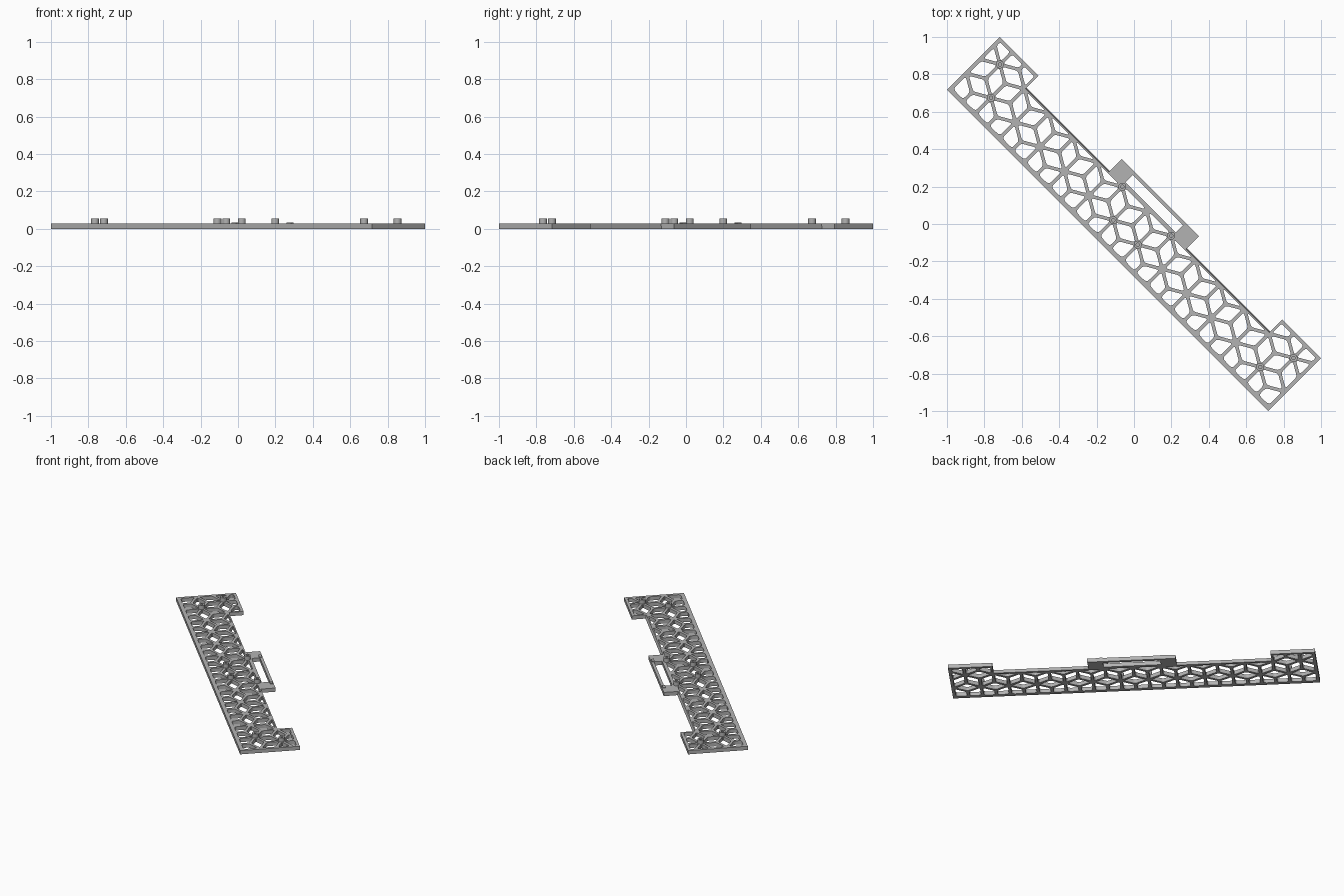
import bpy, bmesh, math
from mathutils import Vector, Matrix

if "Cube" in bpy.data.objects:
    bpy.data.objects.remove(bpy.data.objects["Cube"])

grey = bpy.data.materials.new("plain_grey")
grey.use_nodes = True
colour = (0.45, 0.45, 0.45, 1)
grey.diffuse_color = colour
grey.node_tree.nodes["Principled BSDF"].inputs["Base Color"].default_value = colour

TURN = Matrix.Rotation(math.radians(-45), 4, 'Z')
LENGTH, WIDTH, THICK = 1.214, 0.2, 0.027      # half length, half width, height
NOTCH, TAB, GRIP = 0.102, 0.921, 0.292        # notch edge, tab start, grip half length
STEP = 0.185                                  # lattice spacing
ROW = STEP * math.sqrt(3) / 2
ROW_TOP = 0.0965


def flat_part(name, loops, z0, z1, smooth=False):
    """Extrude an outline with holes into a solid, turned onto the diagonal."""
    curve = bpy.data.curves.new(name, 'CURVE')
    curve.dimensions = '2D'
    curve.fill_mode = 'BOTH'
    curve.extrude = (z1 - z0) / 2
    for loop in loops:
        spline = curve.splines.new('POLY')
        spline.points.add(len(loop) - 1)
        for point, co in zip(spline.points, loop):
            point.co = (co[0], co[1], 0, 1)
        spline.use_cyclic_u = True
    obj = bpy.data.objects.new(name, curve)
    bpy.context.collection.objects.link(obj)
    bpy.ops.object.select_all(action='DESELECT')
    obj.select_set(True)
    bpy.context.view_layer.objects.active = obj
    bpy.ops.object.convert(target='MESH')
    obj = bpy.context.view_layer.objects.active
    mesh = obj.data
    bm = bmesh.new()
    bm.from_mesh(mesh)
    bmesh.ops.remove_doubles(bm, verts=bm.verts, dist=1e-5)
    bmesh.ops.recalc_face_normals(bm, faces=bm.faces)
    bm.transform(TURN @ Matrix.Translation((0, 0, (z0 + z1) / 2)))
    for face in bm.faces:
        face.smooth = False
    bm.to_mesh(mesh)
    bm.free()
    mesh.materials.clear()
    mesh.materials.append(grey)
    if smooth:
        bpy.ops.object.shade_smooth_by_angle(angle=math.radians(40))
    return obj


def rect(u0, u1, v0, v1):
    return [Vector(p) for p in ((u0, v0), (u1, v0), (u1, v1), (u0, v1))]


def circle(u, v, r, count=24):
    return [Vector((u + r * math.cos(i * math.tau / count),
                    v + r * math.sin(i * math.tau / count))) for i in range(count)]


def clip(poly, axis, limit, sign):
    """Keep the part of a convex polygon on one side of a line."""
    out = []
    for a, b in zip(poly, poly[1:] + poly[:1]):
        da, db = sign * (limit - a[axis]), sign * (limit - b[axis])
        if da >= 0:
            out.append(a)
        if da * db < 0:
            out.append(a.lerp(b, da / (da - db)))
    return out


def area(poly):
    return abs(sum(a.x * b.y - a.y * b.x for a, b in zip(poly, poly[1:] + poly[:1]))) / 2


def rounded(poly, size=0.014):
    """Round every corner with a short quadratic arc."""
    out = []
    for i, p in enumerate(poly):
        ends = []
        for q in (poly[i - 1], poly[(i + 1) % len(poly)]):
            d = q - p
            ends.append(p + d * min(size / max(d.length, 1e-6), 0.4))
        for t in (0, 0.33, 0.67, 1):
            out.append(ends[0].lerp(p, t).lerp(p.lerp(ends[1], t), t))
    return out


def lattice_holes():
    """Diamond openings around each line between neighbouring lattice nodes."""
    half = STEP / 2 - 0.018
    short = half / math.sqrt(3)
    for row in range(-2, 2):
        for k in range(-9, 10):
            node = Vector(((k + (row % 2) / 2) * STEP, ROW_TOP + row * ROW))
            for angle in (0, 60, 120):
                along = Vector((math.cos(math.radians(angle)), math.sin(math.radians(angle))))
                across = Vector((-along.y, along.x))
                mid = node + along * STEP / 2
                poly = [mid + along * half, mid + across * short,
                        mid - along * half, mid - across * short]
                top = 0.181 if abs(mid.x) > 0.925 else 0.093
                if abs(mid.x) < 0.18:
                    top = 0.103
                for axis, limit, sign in ((1, top, 1), (1, -0.174, -1),
                                          (0, LENGTH - 0.019, 1), (0, 0.019 - LENGTH, -1)):
                    if poly:
                        poly = clip(poly, axis, limit, sign)
                if len(poly) > 2 and area(poly) > 0.0004:
                    yield rounded(poly)


# Perforated plate with end tabs and a middle grip
right_side = [(LENGTH, -WIDTH), (LENGTH, WIDTH), (TAB, WIDTH), (TAB, NOTCH),
              (GRIP, NOTCH), (GRIP, WIDTH)]
outline = right_side + [(-u, v) for u, v in reversed(right_side)]
slot = rect(-0.19, 0.19, 0.126, 0.18)
flat_part("lattice_plate", [outline, slot] + list(lattice_holes()), 0, THICK)

for side, label in ((1, "left"), (-1, "right")):
    # Sloping lip along the recessed edge
    ends = sorted((side * GRIP, side * TAB))
    bm = bmesh.new()
    section = [(NOTCH, 0), (NOTCH + 0.007, 0), (NOTCH, THICK)]
    caps = [[bm.verts.new((u, v, z)) for v, z in section] for u in ends]
    for cap in caps:
        bm.faces.new(cap)
    for i in range(3):
        j = (i + 1) % 3
        bm.faces.new((caps[0][i], caps[0][j], caps[1][j], caps[1][i]))
    bmesh.ops.recalc_face_normals(bm, faces=bm.faces)
    bm.transform(TURN)
    mesh = bpy.data.meshes.new(label + "_edge_lip")
    bm.to_mesh(mesh)
    bm.free()
    mesh.materials.append(grey)
    bpy.context.collection.objects.link(bpy.data.objects.new(label + "_edge_lip", mesh))

    # Low ridge where the grip bar meets its block
    ridge = sorted((side * 0.19, side * 0.226))
    flat_part(label + "_grip_ridge", [rect(*ridge, 0.176, 0.194)], 0.02, 0.033)

    # Pegs standing on lattice nodes
    for n, (steps, v) in enumerate(((0.5, ROW_TOP - ROW), (1, ROW_TOP),
                                    (5.5, ROW_TOP - ROW), (6, ROW_TOP))):
        u = side * steps * STEP
        flat_part(f"{label}_peg_{n + 1}", [circle(u, v, 0.021), circle(u, v, 0.009)],
                  0, 0.056, smooth=True)
